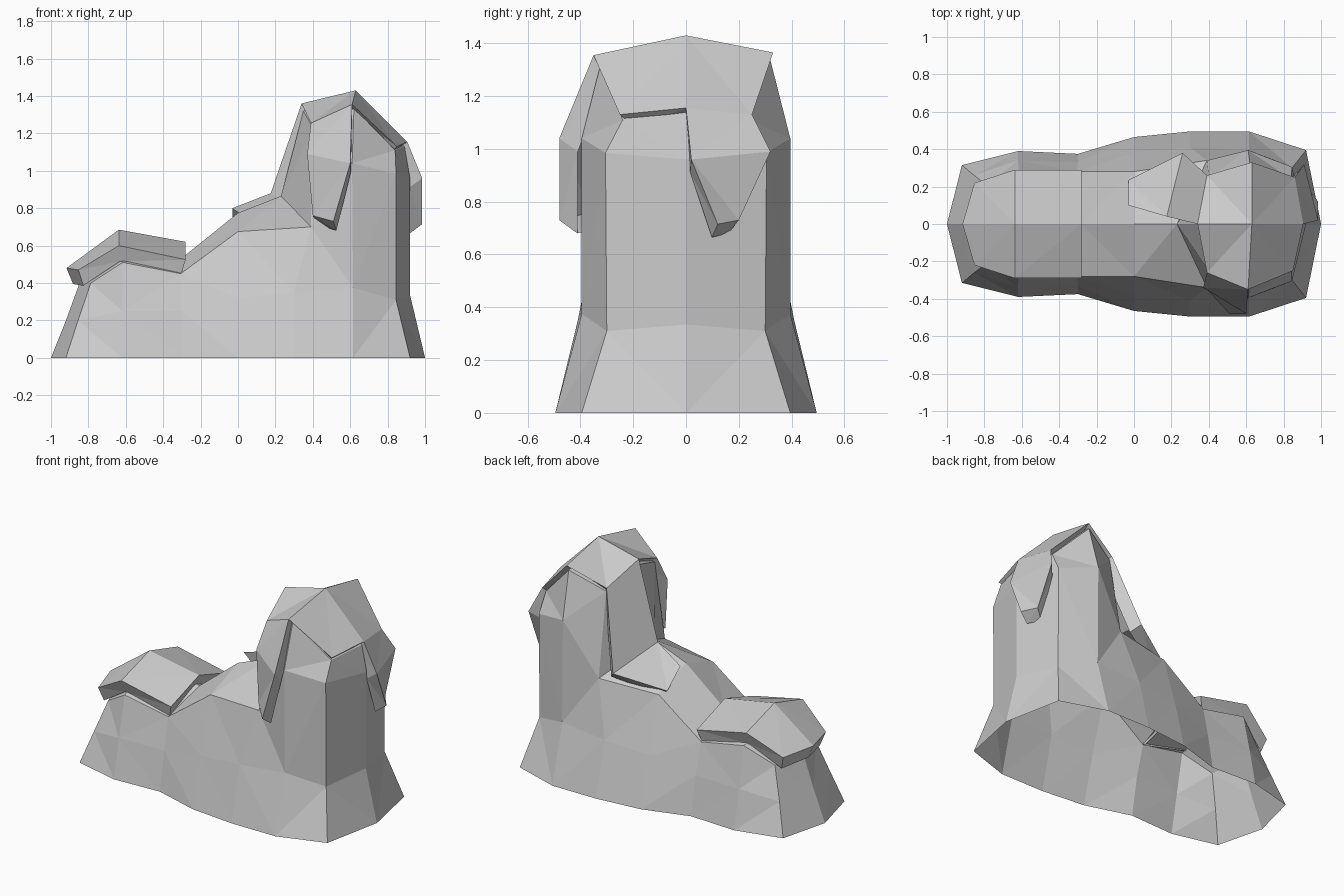
import bpy
import bmesh
from mathutils import Vector

default_cube = bpy.data.objects.get("Cube")
if default_cube:
    bpy.data.objects.remove(default_cube, do_unlink=True)

# One plain stone colour
stone = bpy.data.materials.new("stone grey")
stone.use_nodes = True
stone.diffuse_color = (0.6, 0.6, 0.6, 1)
shader = stone.node_tree.nodes["Principled BSDF"]
shader.inputs["Base Color"].default_value = stone.diffuse_color
shader.inputs["Roughness"].default_value = 0.9


def finish(bm, name):
    """Turn the faces outward, split them into flat triangles and make the object."""
    bmesh.ops.remove_doubles(bm, verts=bm.verts[:], dist=0.0005)
    bmesh.ops.recalc_face_normals(bm, faces=bm.faces[:])
    # An open shell can come out inverted: the highest face must look up
    highest = max(bm.faces, key=lambda f: f.calc_center_median().z)
    if highest.normal.z < 0:
        bmesh.ops.reverse_faces(bm, faces=bm.faces[:])
    bmesh.ops.triangulate(bm, faces=bm.faces[:])
    mesh = bpy.data.meshes.new(name)
    bm.to_mesh(mesh)
    bm.free()
    mesh.materials.append(stone)
    obj = bpy.data.objects.new(name, mesh)
    bpy.context.collection.objects.link(obj)
    return obj


def add_face(bm, points):
    """Add one face from a loop of points."""
    bm.faces.new([bm.verts.new(p) for p in points])


def add_strip(bm, lower, upper):
    """Join two equally long rows of points with quads."""
    for i in range(len(lower) - 1):
        add_face(bm, (lower[i], lower[i + 1], upper[i + 1], upper[i]))


def mirrored(points, side):
    return [Vector((x, y * side, z)) for x, y, z in points]


def add_skirt(bm, centre, inset, drop):
    """Give a slab its thickness by folding its rim inward and down."""
    bmesh.ops.remove_doubles(bm, verts=bm.verts[:], dist=0.0005)
    rim = [e for e in bm.edges if e.is_boundary]
    result = bmesh.ops.extrude_edge_only(bm, edges=rim)
    for v in result["geom"]:
        if isinstance(v, bmesh.types.BMVert):
            inward = Vector((centre - v.co.x, -v.co.y, 0)).normalized()
            v.co += inward * inset
            v.co.z -= drop


# Half rings of the main rock, from the low end to the tall end
foot = [(-1, 0, 0), (-.92, .315, 0), (-.62, .39, 0), (-.3, .375, 0), (0, .465, 0),
        (.3, .495, 0), (.615, .495, 0), (.92, .395, 0), (1, 0, 0)]
waist = [(-.92, 0, .2), (-.855, .26, .2), (-.62, .34, .25), (-.3, .33, .25),
         (0, .385, .32), (.3, .41, .35), (.615, .395, .375), (.845, .3, .31),
         (.92, 0, .335)]
shoulder = [(-.84, 0, .42), (-.787, .21, .4), (-.616, .285, .51), (-.306, .28, .45),
            (0, .28, .675), (.39, .34, .7), (.61, .395, 1.04), (.845, .305, .985),
            (.92, 0, .96)]
spine = [(-.84, 0, .42), (-.637, 0, .6), (-.28, 0, .55), (0, 0, .775), (.23, 0, .865)]
tower_top = [(.35, 0, 1.32), (.4, .25, 1.23), (.62, .32, 1.335), (.84, .24, 1.11),
             (.89, 0, 1.13)]
tower_peak = Vector((.63, 0, 1.39))

# Main rock: open underneath, low ridge on one end, tower on the other
bm = bmesh.new()
for side in (-1, 1):
    base, mid, top, ridge, crown = (
        mirrored(ring, side) for ring in (foot, waist, shoulder, spine, tower_top))
    add_strip(bm, base, mid)
    add_strip(bm, mid, top)
    add_strip(bm, top[1:6], ridge)
    add_face(bm, (top[0], top[1], ridge[1]))
    bm.faces.remove(bm.faces[:][-5])
    add_face(bm, (top[1], top[2], ridge[1]))
    add_face(bm, (ridge[4], top[5], crown[1], crown[0]))
    add_strip(bm, top[5:], crown[1:])
    for i in range(4):
        add_face(bm, (crown[i], crown[i + 1], tower_peak))
finish(bm, "main_rock")

# Low slab resting on the low end
low_ridge = [(-.917, 0, .48), (-.637, 0, .685), (-.28, 0, .62)]
low_edge = [(-.853, .22, .47), (-.637, .29, .6), (-.28, .29, .525)]
bm = bmesh.new()
for side in (-1, 1):
    add_strip(bm, mirrored(low_ridge, side), mirrored(low_edge, side))
add_skirt(bm, -.6, .035, .085)
finish(bm, "low_slab")

# Tower slab: a roof with three flaps hanging down the sides
peak = (.63, 0, 1.43)
rear = (.34, 0, 1.36)
tip = (.905, 0, 1.155)
right_roof = [rear, (.39, -.26, 1.255), (.61, -.35, 1.355), (.85, -.25, 1.13), tip]
left_roof = [rear, (.39, .26, 1.255), (.63, .33, 1.365), (.86, .25, 1.13), tip]
rear_flap = [[rear, left_roof[1]],
             [(.175, .04, .88), (.26, .38, .78)],
             [(-.03, .1, .8), (-.03, .235, .69)]]
right_flap = [right_roof[1:3],
              [(.37, -.34, 1.09), (.6, -.48, 1.04)],
              [(.4, -.36, .76), (.51, -.48, .73)]]
end_flap = [[tip, left_roof[3]],
            [(.985, .02, .96), (.91, .32, .99)],
            [(.985, .12, .715), (.92, .2, .73)]]
bm = bmesh.new()
for roof in (right_roof, left_roof):
    for i in range(4):
        add_face(bm, (roof[i], roof[i + 1], peak))
for flap in (rear_flap, right_flap, end_flap):
    for upper, lower in zip(flap, flap[1:]):
        add_strip(bm, lower, upper)
add_skirt(bm, .62, .07, .05)
finish(bm, "tower_slab")
